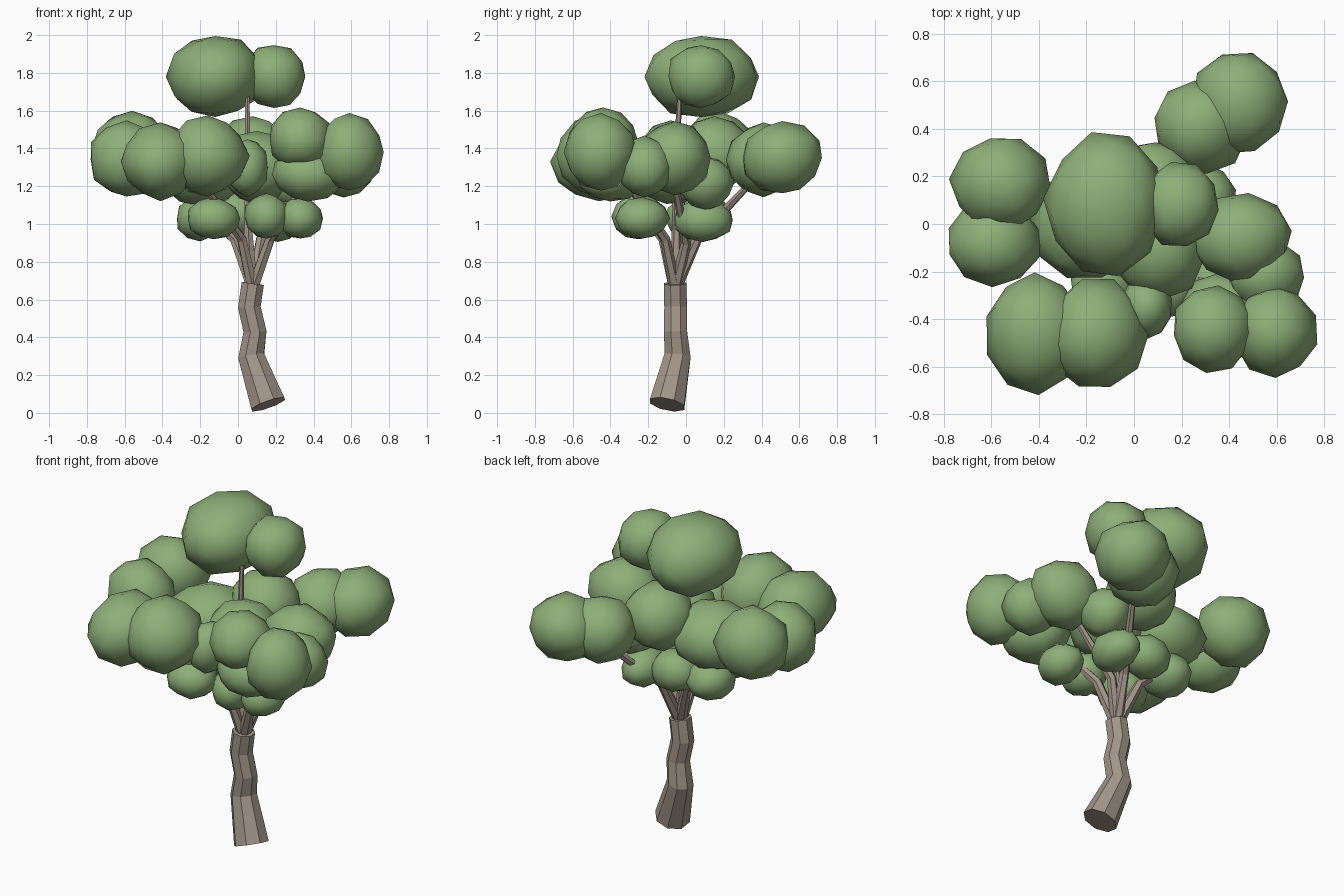
import bpy, bmesh, math, random
from mathutils import Vector

random.seed(4)


def material(name, color):
    m = bpy.data.materials.new(name)
    m.diffuse_color = color
    return m


BARK = material("bark", (0.36, 0.30, 0.25, 1))
LEAF = material("leaf", (0.27, 0.43, 0.19, 1))


def finish(bm, name, mat, smooth):
    bmesh.ops.recalc_face_normals(bm, faces=bm.faces)
    me = bpy.data.meshes.new(name)
    bm.to_mesh(me)
    bm.free()
    for p in me.polygons:
        p.use_smooth = smooth
    me.materials.append(mat)
    ob = bpy.data.objects.new(name, me)
    bpy.context.collection.objects.link(ob)
    return ob


def tube(name, path, sides):
    """Low-poly limb through points (x, y, z, radius)."""
    bm = bmesh.new()
    pts = [Vector(p[:3]) for p in path]
    rings = []
    for i, p in enumerate(pts):
        d = pts[min(i + 1, len(pts) - 1)] - pts[max(i - 1, 0)]
        d.normalize()
        u = Vector((0, 1, 0)).cross(d).normalized()
        v = d.cross(u)
        ring = []
        for k in range(sides):
            a = 2 * math.pi * (k + 0.5) / sides
            ring.append(bm.verts.new(p + path[i][3] * (u * math.cos(a) + v * math.sin(a))))
        rings.append(ring)
    for a, b in zip(rings, rings[1:]):
        for k in range(sides):
            n = (k + 1) % sides
            bm.faces.new((a[k], a[n], b[n], b[k]))
    bm.faces.new(rings[0])
    bm.faces.new(rings[-1])
    return finish(bm, name, BARK, False)


def leaf_clump(name, c, r):
    """Irregular faceted ball stretched to the given half sizes."""
    bm = bmesh.new()
    bmesh.ops.create_icosphere(bm, subdivisions=2, radius=1)
    turn = random.uniform(0, math.tau)
    cs, sn = math.cos(turn), math.sin(turn)
    for v in bm.verts:
        x, y, z = v.co * random.uniform(0.96, 1.06)
        x, y = x * cs - y * sn, x * sn + y * cs
        v.co = (c[0] + x * r[0], c[1] + y * r[1], c[2] + z * r[2])
    return finish(bm, name, LEAF, True)


# Crooked trunk
tube("trunk", [(0.16, -0.10, 0.045, 0.10), (0.07, -0.045, 0.30, 0.075),
               (0.09, -0.055, 0.43, 0.066), (0.06, -0.055, 0.56, 0.065),
               (0.078, -0.057, 0.685, 0.064)], 8)

# Branches: kink point, then end inside a foliage group
branches = [((0.17, -0.11, 0.92), (0.43, -0.40, 1.35)),
            ((0.16, 0.00, 0.90), (0.43, -0.08, 1.33)),
            ((0.12, 0.06, 0.92), (0.36, 0.45, 1.33)),
            ((-0.02, 0.02, 0.92), (-0.52, 0.06, 1.35)),
            ((0.02, -0.12, 0.92), (-0.27, -0.44, 1.33))]
for i, (k, e) in enumerate(branches):
    tube("branch_%d" % (i + 1), [(0.078, -0.057, 0.66, 0.034), (*k, 0.027), (*e, 0.014)], 6)
tube("centre_stem", [(0.075, -0.057, 0.66, 0.034), (0.055, -0.05, 0.95, 0.026),
                     (0.05, -0.045, 1.45, 0.016), (0.05, -0.03, 1.75, 0.012)], 6)

# Foliage groups: (centre, half sizes)
foliage = {
    "crown": [((-0.12, 0.08, 1.78), (0.25, 0.30, 0.22)),
              ((0.19, 0.08, 1.78), (0.17, 0.18, 0.17))],
    "back_right": [((0.28, 0.41, 1.34), (0.20, 0.20, 0.19)),
                   ((0.44, 0.51, 1.35), (0.20, 0.21, 0.19))],
    "left": [((-0.56, 0.17, 1.39), (0.21, 0.20, 0.20)),
             ((-0.59, -0.08, 1.34), (0.20, 0.18, 0.20))],
    "front_left": [((-0.41, -0.46, 1.33), (0.21, 0.25, 0.20)),
                   ((-0.16, -0.46, 1.36), (0.21, 0.23, 0.21)),
                   ((0.05, -0.35, 1.30), (0.11, 0.13, 0.15))],
    "front_right": [((0.33, -0.44, 1.45), (0.17, 0.18, 0.16)),
                    ((0.59, -0.45, 1.38), (0.18, 0.19, 0.20)),
                    ((0.37, -0.40, 1.26), (0.19, 0.19, 0.14))],
    "right": [((0.45, -0.06, 1.35), (0.21, 0.19, 0.19)),
              ((0.56, -0.22, 1.30), (0.16, 0.15, 0.16))],
    "middle": [((-0.19, 0.00, 1.28), (0.24, 0.24, 0.19)),
               ((0.08, 0.15, 1.38), (0.20, 0.20, 0.19)),
               ((0.10, -0.10, 1.30), (0.20, 0.22, 0.19)),
               ((0.29, 0.10, 1.22), (0.14, 0.15, 0.14))],
    "low": [((-0.13, -0.25, 1.03), (0.14, 0.14, 0.11)),
            ((0.15, -0.25, 1.04), (0.12, 0.14, 0.12)),
            ((0.33, -0.23, 1.03), (0.12, 0.14, 0.11)),
            ((0.21, 0.09, 1.02), (0.12, 0.16, 0.11)),
            ((-0.20, 0.04, 1.03), (0.13, 0.15, 0.12)),
            ((0.00, 0.10, 1.05), (0.14, 0.13, 0.12))],
}
for group, clumps in foliage.items():
    for i, (c, r) in enumerate(clumps):
        leaf_clump("foliage_%s_%d" % (group, i + 1), c, r)
